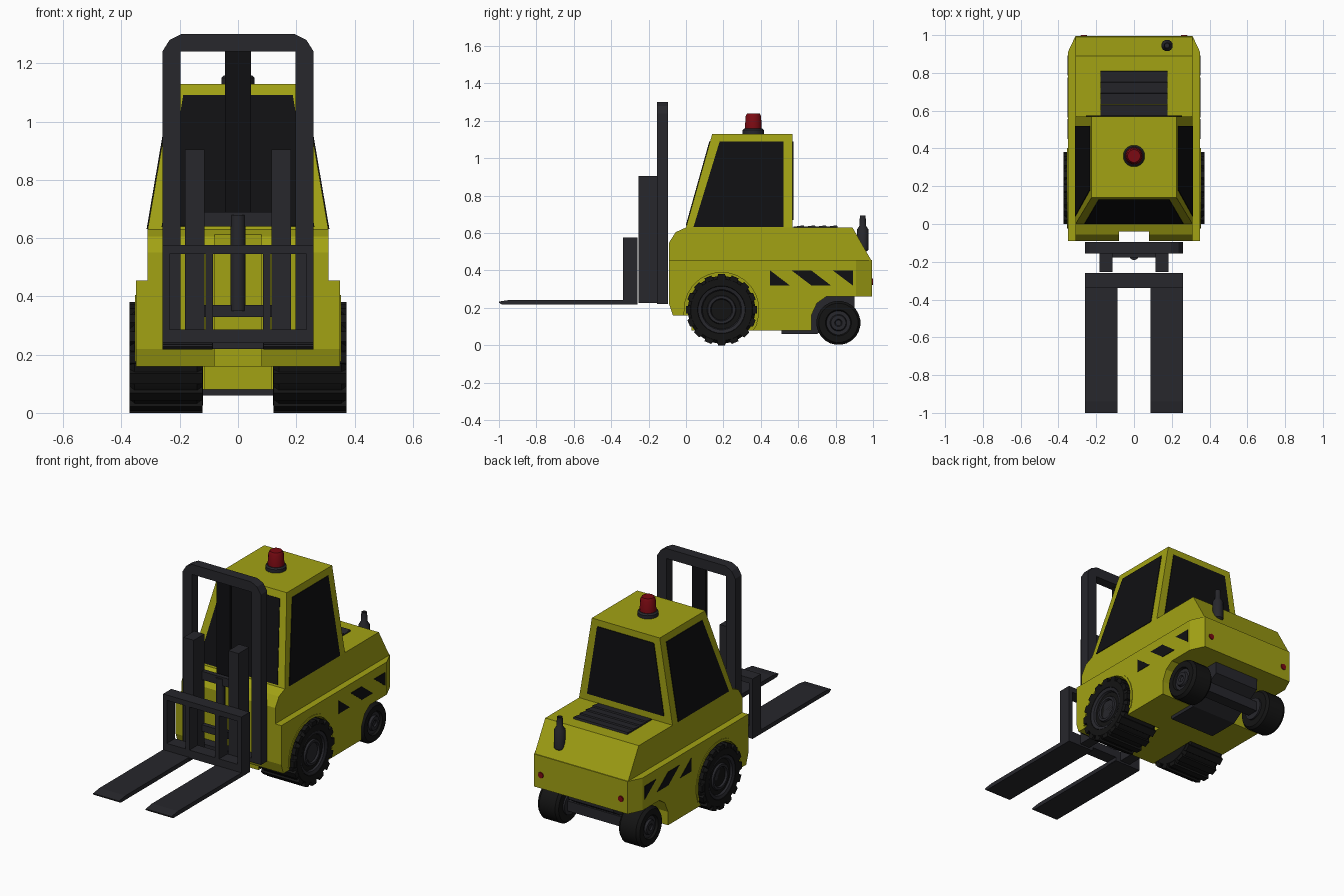
import bpy, bmesh
from math import sin, cos, pi
from mathutils import Vector, Matrix

if "Cube" in bpy.data.objects:
    bpy.data.objects.remove(bpy.data.objects["Cube"])


def material(name, r, g, b):
    m = bpy.data.materials.new(name)
    m.diffuse_color = (r, g, b, 1)
    m.use_nodes = True
    m.node_tree.nodes["Principled BSDF"].inputs["Base Color"].default_value = m.diffuse_color
    return m


YELLOW = material("yellow_paint", 0.36, 0.36, 0.007)
STEEL = material("dark_steel", 0.02, 0.02, 0.025)
BLACK = material("black", 0.005, 0.005, 0.006)
RUBBER = material("rubber", 0.007, 0.007, 0.007)
RED = material("red_lamp", 0.2, 0.003, 0.006)


def finish(name, bm, mat, smooth=False):
    bmesh.ops.recalc_face_normals(bm, faces=bm.faces)
    me = bpy.data.meshes.new(name)
    bm.to_mesh(me)
    bm.free()
    ob = bpy.data.objects.new(name, me)
    bpy.context.collection.objects.link(ob)
    if mat:
        me.materials.append(mat)
    if smooth:
        bpy.context.view_layer.objects.active = ob
        ob.select_set(True)
        bpy.ops.object.shade_smooth_by_angle(angle=0.6)
        ob.select_set(False)
    return ob


def slab(bm, pts, offset):
    """Closed solid from a planar outline pushed along a vector."""
    f = bm.faces.new([bm.verts.new(p) for p in pts])
    new = bmesh.ops.extrude_face_region(bm, geom=[f], use_keep_orig=True)["geom"]
    bmesh.ops.translate(bm, vec=Vector(offset), verts=[v for v in new if isinstance(v, bmesh.types.BMVert)])


def prism_x(name, yz, x0, x1, mat):
    bm = bmesh.new()
    slab(bm, [(x0, y, z) for y, z in yz], (x1 - x0, 0, 0))
    return finish(name, bm, mat)


def boxes(name, ranges, mat, mirror=False):
    """Axis aligned boxes (x0,x1,y0,y1,z0,z1) in one object."""
    bm = bmesh.new()
    for x0, x1, y0, y1, z0, z1 in ranges:
        for s in ((1, -1) if mirror else (1,)):
            slab(bm, [(s*x0, y0, z0), (s*x1, y0, z0), (s*x1, y1, z0), (s*x0, y1, z0)], (0, 0, z1 - z0))
    return finish(name, bm, mat)


def lathe(name, prof, centre, axis, n, mat):
    """Turn (along, radius) points about the x, y or z axis through centre."""
    bm = bmesh.new()
    rings = []
    for a, r in prof:
        ring = []
        for i in range(n):
            t = 2*pi*(i + 0.5)/n
            u, v = r*cos(t), r*sin(t)
            p = {"x": (a, u, v), "y": (u, a, v), "z": (u, v, a)}[axis]
            ring.append(bm.verts.new(Vector(p) + Vector(centre)))
        rings.append(ring)
    for p, q in zip(rings, rings[1:]):
        for i in range(n):
            bm.faces.new((p[i], p[(i+1) % n], q[(i+1) % n], q[i]))
    bm.faces.new(rings[0])
    bm.faces.new(rings[-1])
    return finish(name, bm, mat, True)


def cut(ob, cutter):
    cutter.hide_render = True
    cutter.hide_viewport = True
    m = ob.modifiers.new("cut", "BOOLEAN")
    m.operation = "DIFFERENCE"
    m.solver = "EXACT"
    m.object = cutter


# lower body, with the rear corners pinched in
bm = bmesh.new()
lower = [(-.09, .455), (-.09, .22), (-.07, .16), (.03, .16), (.03, .08), (.67, .08), (.67, .16),
         (.70, .225), (.75, .26), (.995, .26), (.995, .455)]
slab(bm, [(-.35, y, z) for y, z in lower], (.70, 0, 0))
bmesh.ops.bisect_plane(bm, geom=bm.verts[:] + bm.edges[:] + bm.faces[:], plane_co=(0, .91, 0), plane_no=(0, 1, 0))
for v in bm.verts:
    if v.co.y > .95:
        v.co.x *= .31/.35
body = finish("lower_body", bm, YELLOW)

# hood block
hood = prism_x("hood", [(-.09, .455), (-.09, .55), (-.055, .605), (0, .63), (.89, .63), (.99, .455)], -.31, .31, YELLOW)

# front centre slot and wheel arches
slot = boxes("slot_cutter", [(-.08, .08, -.2, -.04, 0, .8)], None)
cut(body, slot)
cut(hood, slot)
for s in (1, -1):
    cut(body, lathe("arch_cutter", [(s*.115, .203), (s*.5, .203)], (0, .19, .19), "x", 24, None))

# fender lips around the front arches
for s in (1, -1):
    bm = bmesh.new()
    arc = [pi*(-.12 + 1.14*i/14) for i in range(15)]
    ring = [(.215, t) for t in arc] + [(.2, t) for t in reversed(arc)]
    slab(bm, [(s*.34, .19 + r*cos(t), .19 + r*sin(t)) for r, t in ring], (s*.014, 0, 0))
    finish("fender_lip", bm, YELLOW)

# cab: tapered block
bm = bmesh.new()
lo = [bm.verts.new(p) for p in ((-.31, 0, .63), (.31, 0, .63), (.31, .57, .63), (-.31, .57, .63))]
hi = [bm.verts.new(p) for p in ((-.225, .14, 1.13), (.225, .14, 1.13), (.225, .57, 1.13), (-.225, .57, 1.13))]
bm.faces.new(lo)
bm.faces.new(hi)
for i in range(4):
    bm.faces.new((lo[i], lo[(i+1) % 4], hi[(i+1) % 4], hi[i]))
finish("cab", bm, YELLOW)


# windows lying on the cab faces
def side_x(z):
    return .31 - .17*(z - .63)


def front_y(z):
    return .28*(z - .63)


bm = bmesh.new()
for s in (1, -1):
    slab(bm, [(s*side_x(z), y, z) for y, z in ((.04, .632), (.18, 1.09), (.52, 1.09), (.52, .632))], (s*.004, 0, 0))
slab(bm, [(x, front_y(z), z) for x, z in ((-.262, .64), (.262, .64), (.188, 1.09), (-.188, 1.09))], (0, -.004, .001))
slab(bm, [(x, .57, z) for x, z in ((-.255, .67), (.255, .67), (.188, 1.09), (-.188, 1.09))], (0, .004, 0))
finish("windows", bm, BLACK)

# warning beacon
lathe("beacon_base", [(1.128, .058), (1.15, .058), (1.158, .05)], (0, .36, 0), "z", 16, STEEL)
lathe("beacon_lamp", [(1.158, .046), (1.225, .042), (1.24, .034)], (0, .36, 0), "z", 16, RED)

# engine grille with slats
bm = bmesh.new()
for i in range(4):
    y = .575 + i*.059
    slab(bm, [(-.178, y, .628), (-.178, y, .634), (-.178, y + .056, .642), (-.178, y + .059, .628)], (.356, 0, 0))
finish("grille", bm, STEEL)

# exhaust stack
lathe("exhaust", [(.50, .018), (.51, .031), (.62, .031), (.64, .018), (.695, .016), (.695, .011), (.66, .011)],
      (.175, .945, 0), "z", 12, STEEL)

# side hazard marks and rear lamps
marks = [[(.45, .40), (.45, .32), (.555, .32)],
         [(.565, .40), (.67, .40), (.775, .32), (.67, .32)],
         [(.785, .40), (.892, .40), (.892, .32)]]
bm = bmesh.new()
for s in (1, -1):
    for m in marks:
        slab(bm, [(s*.349, y, z) for y, z in m], (s*.004, 0, 0))
finish("hazard_marks", bm, BLACK)
for s in (1, -1):
    lathe("rear_lamp", [(.99, .019), (1.0, .017)], (s*.265, 0, .34), "y", 12, RED)

# wheels
for s in (1, -1):
    c = (0, .19, .19)
    lathe("front_tyre", [(s*a, r) for a, r in ((.12, .12), (.12, .165), (.14, .181), (.355, .181), (.373, .165),
          (.373, .128), (.355, .122))], c, "x", 32, RUBBER)
    lathe("front_hub", [(s*a, r) for a, r in ((.34, .128), (.372, .126), (.366, .108), (.35, .10), (.35, .08),
          (.366, .074), (.366, .06), (.355, .055))], c, "x", 24, STEEL)
    bm = bmesh.new()
    for i in range(16):
        part = bmesh.new()
        slab(part, [(s*.122, -.024, .165), (s*.122, .024, .165), (s*.122, .019, .19), (s*.122, -.019, .19)], (s*.25, 0, 0))
        part.transform(Matrix.Translation(c) @ Matrix.Rotation(2*pi*i/16, 4, "X"))
        me = bpy.data.meshes.new("tmp")
        part.to_mesh(me)
        part.free()
        bm.from_mesh(me)
        bpy.data.meshes.remove(me)
    finish("front_tyre_lugs", bm, RUBBER)
    c = (0, .815, .12)
    lathe("rear_tyre", [(s*a, r) for a, r in ((.20, .07), (.20, .105), (.215, .118), (.32, .118), (.338, .105),
          (.338, .07), (.32, .062))], c, "x", 24, RUBBER)
    lathe("rear_hub", [(s*a, r) for a, r in ((.19, .065), (.325, .065), (.325, .045), (.338, .04), (.338, .02),
          (.33, .015))], c, "x", 20, STEEL)

# rear axle housing
prism_x("rear_axle_housing", [(.51, .06), (.70, .06), (.90, .19), (.90, .27), (.51, .27)], -.15, .15, STEEL)
boxes("rear_axle", [(-.22, .22, .78, .85, .09, .15)], STEEL)

# outer mast arch
bm = bmesh.new()
half = [(.26, .22), (.26, 1.24), (.235, 1.28), (.195, 1.30)]
arch = half + [(-x, z) for x, z in reversed(half)] + [(-.197, .22), (-.197, 1.24), (.197, 1.24), (.197, .22)]
slab(bm, [(x, -.155, z) for x, z in arch], (0, .06, 0))
finish("outer_mast", bm, STEEL)
boxes("outer_mast_foot", [(-.2, .2, -.155, -.095, .22, .245)], STEEL)

# inner mast, cross bars, chain plate and lift ram
boxes("inner_mast", [(.115, .182, -.255, -.155, .225, .905)], STEEL, True)
boxes("mast_cross_bars", [(-.12, .12, -.178, -.15, .64, .69), (-.12, .12, -.178, -.15, .33, .37)], STEEL)
boxes("chain_plate", [(-.045, .045, -.14, -.12, .66, 1.26)], BLACK)
lathe("lift_ram", [(.35, .026), (.68, .026)], (0, -.165, 0), "z", 12, STEEL)

# fork carriage
boxes("carriage_rails", [(-.26, .26, -.338, -.26, .545, .577), (-.26, .26, -.338, -.26, .24, .287)], STEEL)
boxes("carriage_posts", [(.235, .26, -.338, -.26, .22, .56), (.085, .112, -.338, -.26, .22, .56)], STEEL, True)

# forks with bevelled tips
for s in (1, -1):
    prism_x("fork", [(-.26, .218), (-.985, .218), (-1.0, .228), (-1.0, .234), (-.94, .243), (-.26, .243)],
            s*.088, s*.26, STEEL)
